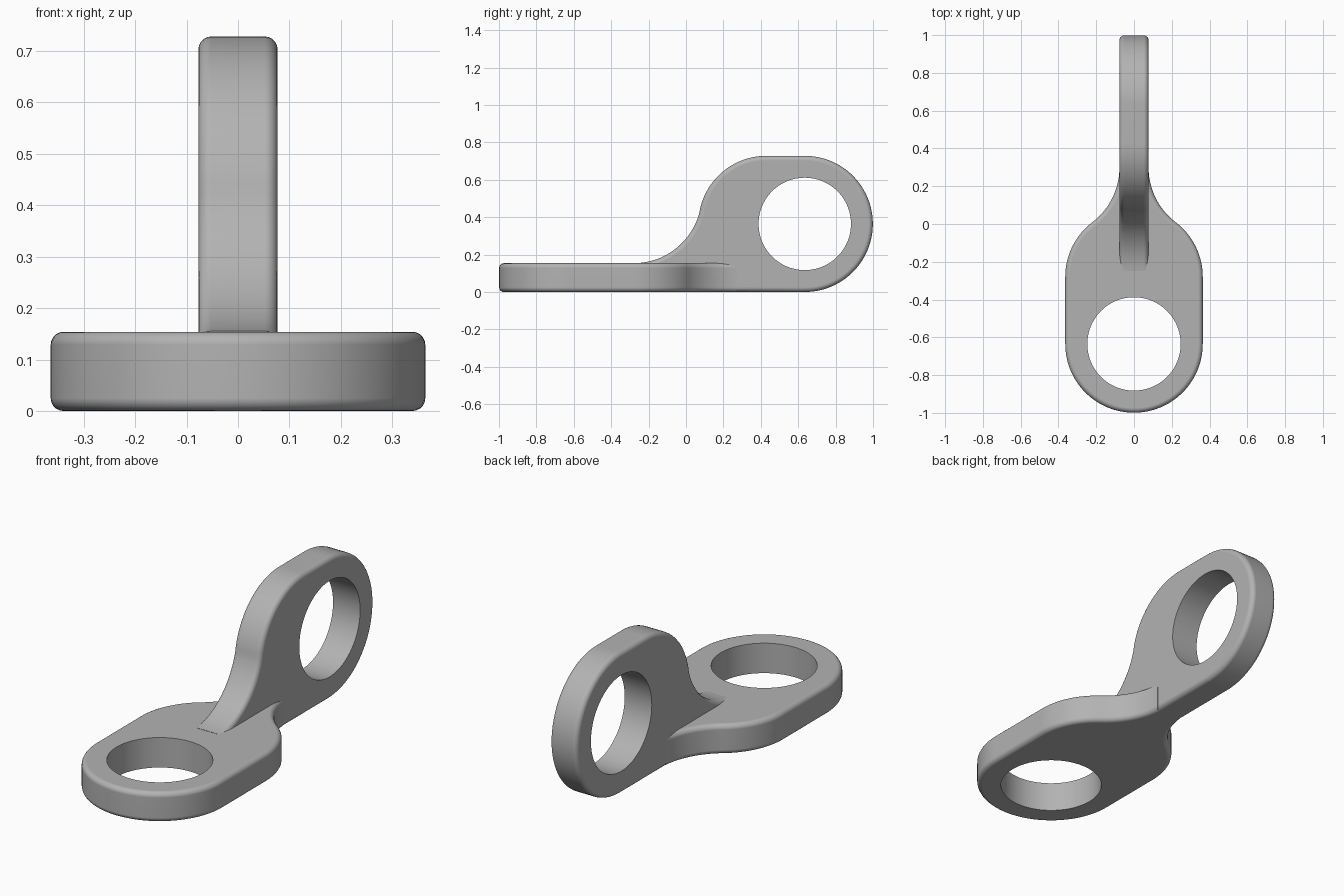
import bpy, bmesh
from math import sin, cos, radians, acos, degrees
from mathutils import Matrix

cube = bpy.data.objects.get("Cube")
if cube:
    bpy.data.objects.remove(cube, do_unlink=True)

R = 0.364         # outer radius of each eye and of the blending arcs
HOLE = 0.247      # bore radius
HALF = 0.077      # half plate thickness
EYE = 0.635       # distance of each bore from the middle
BEND = 0.28       # where the straight sides end
ROUND = 0.025     # edge rounding

grey = bpy.data.materials.new("plain grey")
grey.use_nodes = True
grey.diffuse_color = (0.45, 0.45, 0.45, 1)
grey.node_tree.nodes["Principled BSDF"].inputs["Base Color"].default_value = grey.diffuse_color


def arc(cx, cy, start, end, steps=24):
    return [(cx + R * cos(radians(start + (end - start) * i / steps)),
             cy + R * sin(radians(start + (end - start) * i / steps)))
            for i in range(steps + 1)]


def make_object(name, bm, matrix):
    bmesh.ops.recalc_face_normals(bm, faces=bm.faces)
    mesh = bpy.data.meshes.new(name)
    bm.to_mesh(mesh)
    bm.free()
    mesh.transform(matrix)
    mesh.materials.append(grey)
    obj = bpy.data.objects.new(name, mesh)
    bpy.context.collection.objects.link(obj)
    return obj


def plate(name, outline, matrix):
    """Extrude an outline to plate thickness and round both rims."""
    bm = bmesh.new()
    face = bm.faces.new([bm.verts.new((x, y, -HALF)) for x, y in outline])
    out = bmesh.ops.extrude_face_region(bm, geom=[face])
    top = [g for g in out["geom"] if isinstance(g, bmesh.types.BMVert)]
    bmesh.ops.translate(bm, verts=top, vec=(0, 0, 2 * HALF))
    bmesh.ops.recalc_face_normals(bm, faces=bm.faces)
    rims = [e for e in bm.edges if abs(e.verts[0].co.z - e.verts[1].co.z) < 0.001]
    bmesh.ops.bevel(bm, geom=rims, offset=ROUND, segments=5, profile=0.5, affect='EDGES')
    return make_object(name, bm, matrix)


def combine(target, other, operation):
    """Apply a boolean and remove the helper."""
    mod = target.modifiers.new("combine", 'BOOLEAN')
    mod.object, mod.operation, mod.solver = other, operation, 'EXACT'
    bpy.ops.object.select_all(action='DESELECT')
    bpy.context.view_layer.objects.active = target
    target.select_set(True)
    bpy.ops.object.modifier_apply(modifier=mod.name)
    bpy.data.objects.remove(other, do_unlink=True)


def bore(target, matrix):
    bm = bmesh.new()
    bmesh.ops.create_cone(bm, cap_ends=True, segments=96, radius1=HOLE, radius2=HOLE, depth=1)
    cutter = make_object("bore_cutter", bm, matrix)
    cutter.hide_render = True
    combine(target, cutter, 'DIFFERENCE')


# Flat eye plate: round front, straight sides, S-curve narrowing to the back
turn = degrees(acos((HALF + R) / (2 * R)))
side = arc(0, -EYE, -90, 0) + arc(0, -BEND, 0, turn)
neck = arc(HALF + R, -BEND + 2 * R * sin(radians(turn)), 180 + turn, 184)
side += neck[1:]
outline = side + [(-x, y) for x, y in reversed(side[1:])]
flat_at = Matrix.Translation((0, 0, HALF))
flat = plate("flat_eye_plate", outline, flat_at)

# Upright eye plate: profile in y and z, with a sweeping front curve
crown_y = 0.43
lean = degrees(acos((crown_y + BEND) / (2 * R)))
profile = arc(EYE, R, -90, 90, 48)
profile += arc(crown_y, R, 90, 180 - lean)
profile += arc(-BEND, 2 * HALF + R, -lean, -85)[1:]
foot_y = profile[-1][0]
profile += [(foot_y, 0.05), (0.1, 0.05), (0.15, 0)]
upright_at = Matrix(((0, 0, 1, 0), (1, 0, 0, 0), (0, 1, 0, 0), (0, 0, 0, 1)))
upright = plate("upright_eye_plate", profile, upright_at)

# Join the plates, then drill both bores
combine(flat, upright, 'UNION')
bore(flat, Matrix.Translation((0, -EYE, HALF)))
bore(flat, Matrix.Translation((0, EYE, R)) @ upright_at)
flat.name = "twisted_double_eye_link"

# Smooth shading with crisp bore edges
bpy.ops.object.select_all(action='DESELECT')
bpy.context.view_layer.objects.active = flat
flat.select_set(True)
bpy.ops.object.shade_smooth_by_angle(angle=radians(35))
weighted = flat.modifiers.new("even shading", 'WEIGHTED_NORMAL')
weighted.keep_sharp = True
